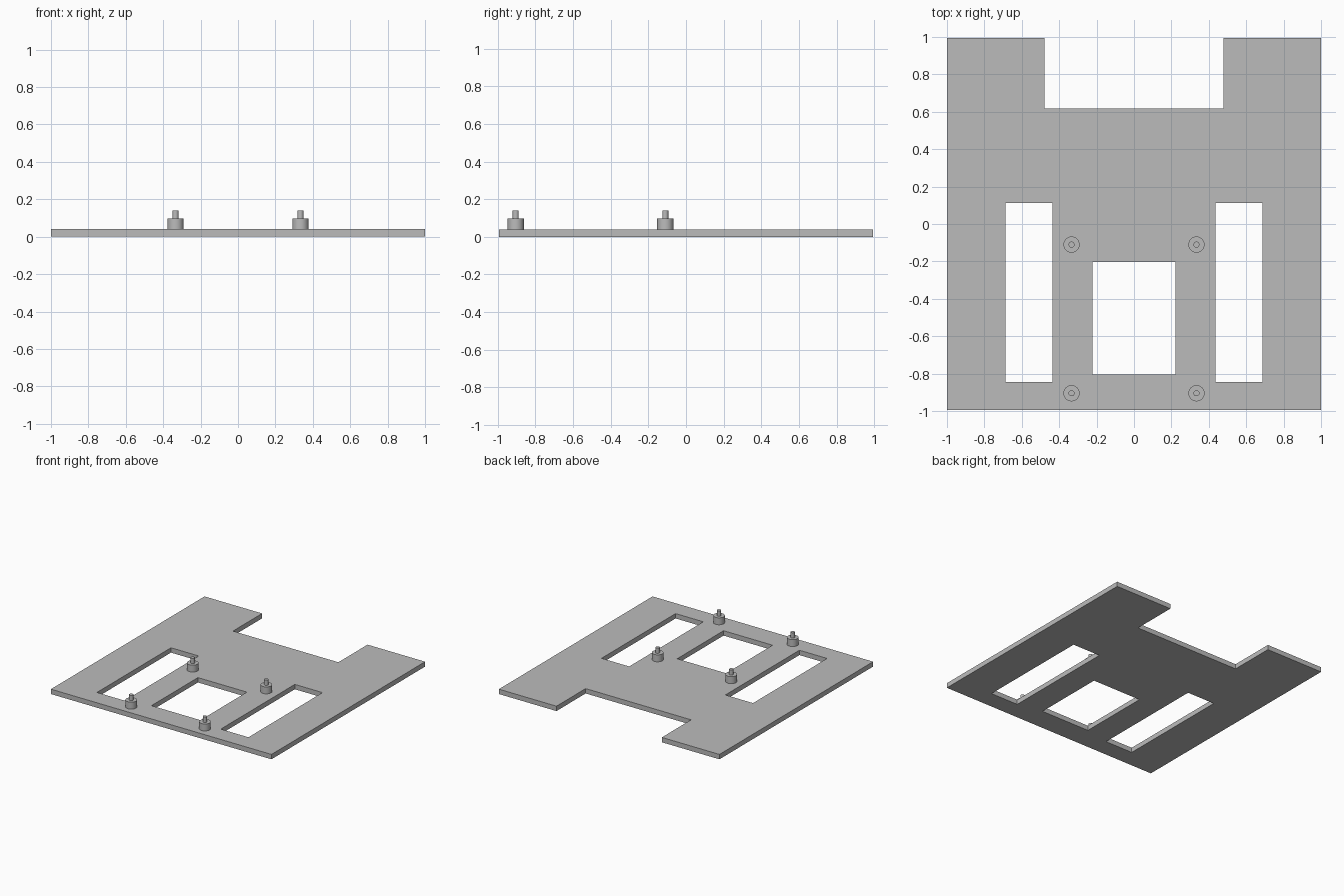
import bpy
import bmesh
from mathutils import Matrix

default = bpy.data.objects.get("Cube")
if default:
    bpy.data.objects.remove(default, do_unlink=True)

grey = bpy.data.materials.new("plain grey")
grey.use_nodes = True
colour = (0.5, 0.5, 0.5, 1)
grey.diffuse_color = colour
grey.node_tree.nodes["Principled BSDF"].inputs["Base Color"].default_value = colour

PLATE_TOP = 0.04
HALF_DEPTH = 0.995


def add_object(name, bm):
    mesh = bpy.data.meshes.new(name)
    bm.to_mesh(mesh)
    bm.free()
    mesh.materials.append(grey)
    obj = bpy.data.objects.new(name, mesh)
    bpy.context.collection.objects.link(obj)
    return obj


def box(name, x0, x1, y0, y1, z0, z1):
    bm = bmesh.new()
    centre = Matrix.Translation(((x0 + x1) / 2, (y0 + y1) / 2, (z0 + z1) / 2))
    size = Matrix.Diagonal((x1 - x0, y1 - y0, z1 - z0, 1))
    bmesh.ops.create_cube(bm, size=1, matrix=centre @ size)
    return add_object(name, bm)


def cylinder(name, x, y, z0, z1, radius):
    bm = bmesh.new()
    bmesh.ops.create_cone(bm, cap_ends=True, segments=48, radius1=radius, radius2=radius,
                          depth=z1 - z0, matrix=Matrix.Translation((x, y, (z0 + z1) / 2)))
    obj = add_object(name, bm)
    for face in obj.data.polygons:
        face.use_smooth = len(face.vertices) == 4
    for edge in obj.data.edges:
        a, b = (obj.data.vertices[i].co.z for i in edge.vertices)
        edge.use_edge_sharp = abs(a - b) < 1e-5
    return obj


# Flat base plate
plate = box("base_plate", -1, 1, -HALF_DEPTH, HALF_DEPTH, 0, PLATE_TOP)

# Rear notch, centre window and the two long side slots
openings = {
    "rear_notch": (-0.478, 0.478, 0.617, 1.2),
    "centre_window": (-0.222, 0.222, -0.804, -0.202),
    "left_slot": (0.436, 0.687, -0.846, 0.113),
    "right_slot": (-0.687, -0.436, -0.846, 0.113),
}
cutters = []
for name, bounds in openings.items():
    cutter = box(name + "_cutter", *bounds, -0.1, 0.2)
    cutter.hide_render = True
    cut = plate.modifiers.new(name, 'BOOLEAN')
    cut.operation = 'DIFFERENCE'
    cut.solver = 'EXACT'
    cut.object = cutter
    cutters.append(cutter)

# Bake the cuts and drop the helpers
depsgraph = bpy.context.evaluated_depsgraph_get()
plate.data = bpy.data.meshes.new_from_object(plate.evaluated_get(depsgraph))
plate.modifiers.clear()
for cutter in cutters:
    bpy.data.objects.remove(cutter, do_unlink=True)

# Four standoffs, each a collar with a thin locating pin
for side, x in (("left", 0.334), ("right", -0.334)):
    for end, y in (("front", -0.905), ("rear", -0.11)):
        cylinder(f"{end}_{side}_collar", x, y, PLATE_TOP, 0.097, 0.043)
        cylinder(f"{end}_{side}_pin", x, y, 0.097, 0.14, 0.016)
